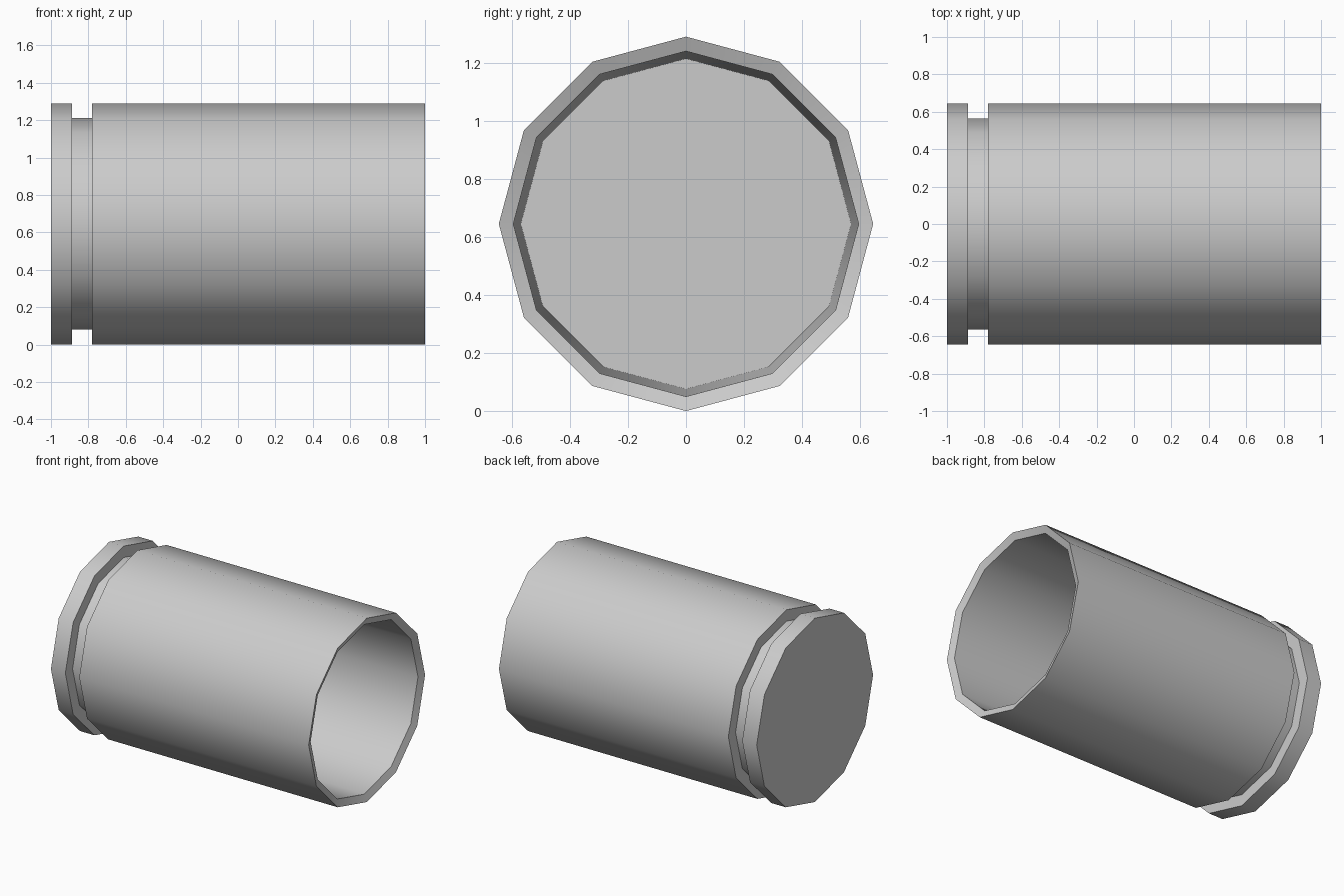
import bpy, bmesh, math

if "Cube" in bpy.data.objects:
    bpy.data.objects.remove(bpy.data.objects["Cube"])

SIDES = 12
R = 0.645        # outer radius
CENTRE_Z = R

# (x, radius) profile: base, rim, groove, outer wall, bevelled lip, tapered bore, floor
PROFILE = [
    (-1.00, R), (-0.888, R),
    (-0.888, 0.565), (-0.78, 0.565),
    (-0.78, R), (1.00, R),
    (0.98, 0.595), (-0.76, 0.569),
]


def lathe_x(name, profile):
    """Spin a profile around the x axis and cap both ends."""
    bm = bmesh.new()
    rings = []
    for x, r in profile:
        ring = []
        for i in range(SIDES):
            a = 2 * math.pi * i / SIDES
            ring.append(bm.verts.new((x, r * math.cos(a), CENTRE_Z + r * math.sin(a))))
        rings.append(ring)
    for a, b in zip(rings, rings[1:]):
        for i in range(SIDES):
            j = (i + 1) % SIDES
            bm.faces.new((a[i], a[j], b[j], b[i]))
    bm.faces.new(rings[0])
    bm.faces.new(rings[-1])
    bmesh.ops.recalc_face_normals(bm, faces=bm.faces)
    mesh = bpy.data.meshes.new(name)
    bm.to_mesh(mesh)
    bm.free()
    obj = bpy.data.objects.new(name, mesh)
    bpy.context.collection.objects.link(obj)
    return obj


# Hollow casing with grooved closed base
casing = lathe_x("hollow_casing", PROFILE)
bpy.context.view_layer.objects.active = casing
casing.select_set(True)
bpy.ops.object.shade_smooth_by_angle(angle=math.radians(40))
